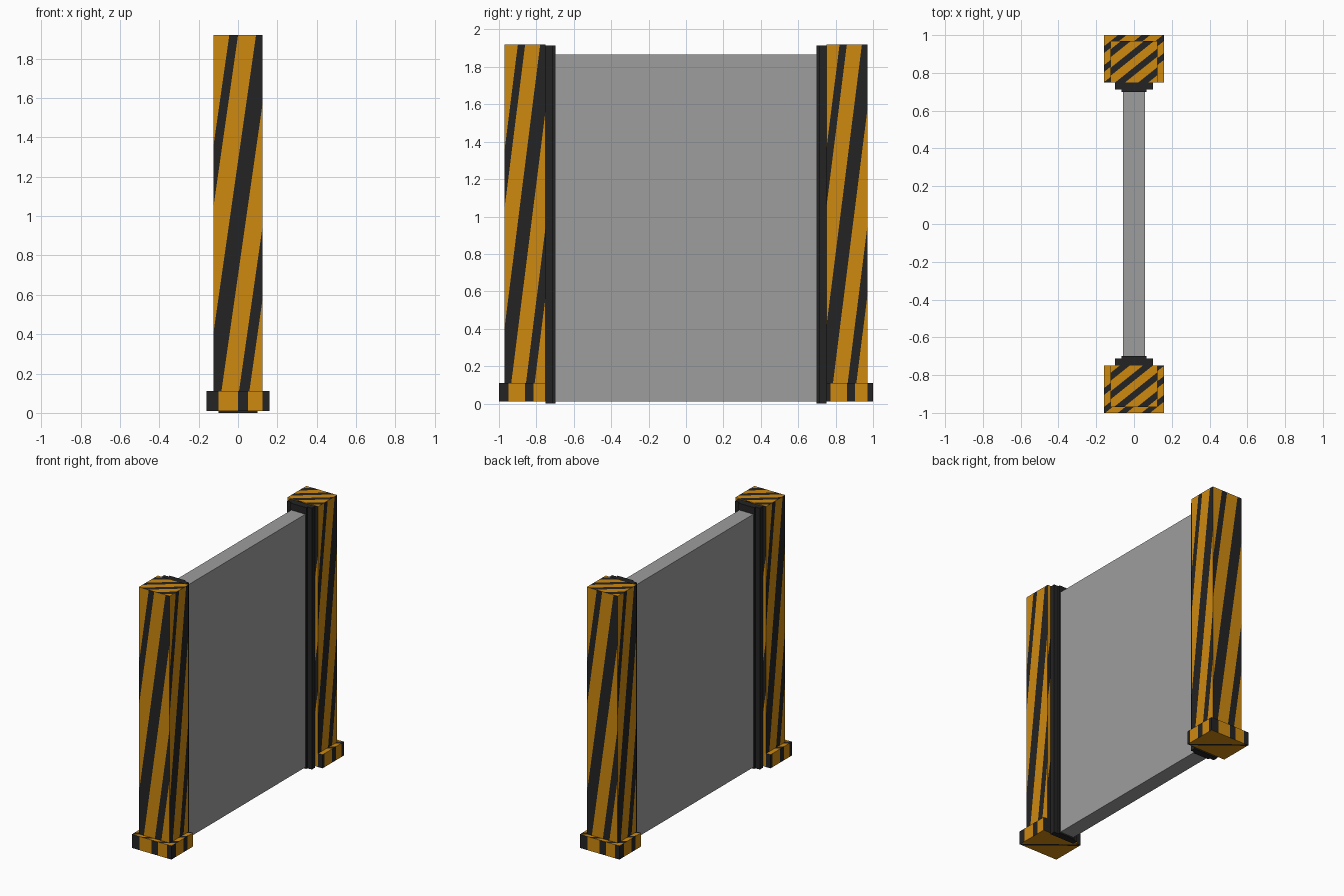
import bpy, bmesh, math
from mathutils import Vector, Matrix

if "Cube" in bpy.data.objects:
    bpy.data.objects.remove(bpy.data.objects["Cube"])


def material(name, rgb):
    m = bpy.data.materials.new(name)
    m.diffuse_color = (*rgb, 1)
    m.use_nodes = True
    m.node_tree.nodes["Principled BSDF"].inputs["Base Color"].default_value = m.diffuse_color
    return m


ORANGE = material("warning_orange", (0.62, 0.25, 0.005))
BLACK = material("stripe_black", (0.017, 0.017, 0.017))
GREY = material("panel_grey", (0.34, 0.34, 0.34))
Z = Vector((0, 0, 1))
SIDES = [Vector(v) for v in ((0, -1, 0), (1, 0, 0), (0, 1, 0), (-1, 0, 0))]


def box(x, y, z):
    """Box spanning the given (min, max) ranges."""
    bm = bmesh.new()
    size = [r[1] - r[0] for r in (x, y, z)]
    mid = [(r[0] + r[1]) / 2 for r in (x, y, z)]
    bmesh.ops.create_cube(bm, size=1, matrix=Matrix.Translation(mid) @ Matrix.Diagonal((*size, 1)))
    bm.normal_update()
    return bm


def paint_stripes(bm, normal, k, bands):
    """Cut the faces looking along normal and blacken those where k.p lies in a band."""
    def facing():
        bm.normal_update()
        return [f for f in bm.faces if f.normal.dot(normal) > 0.99]
    for b in (v for band in bands for v in band):
        faces = facing()
        geom = faces + list({e for f in faces for e in f.edges}) + list({v for f in faces for v in f.verts})
        bmesh.ops.bisect_plane(bm, geom=geom, dist=1e-5, plane_co=k * (b / k.length_squared), plane_no=k)
    for f in facing():
        t = k.dot(f.calc_center_median())
        f.material_index = int(any(lo < t < hi for lo, hi in bands))


def add_object(name, bm, mats, y=0.0, pair=False):
    """Make the object, plus a half-turn copy on the other side if paired."""
    me = bpy.data.meshes.new(name)
    bm.to_mesh(me)
    bm.free()
    for m in mats:
        me.materials.append(m)
    for side in ((1, -1) if pair else (1,)):
        label = name if not pair else name + ("_back" if side > 0 else "_front")
        ob = bpy.data.objects.new(label, me)
        ob.location.y = side * y
        ob.rotation_euler.z = 0 if side > 0 else math.pi
        bpy.context.collection.objects.link(ob)


# striped posts
post = box((-0.125, 0.125), (-0.11, 0.11), (0.11, 1.92))
for n in SIDES:
    right = Z.cross(n)
    width = 0.25 if n.x == 0 else 0.22
    paint_stripes(post, n, Z - right * (1.75 / width), [(-0.295, 0.075), (0.70, 1.28), (1.92, 2.23)])
paint_stripes(post, Z, Vector((-0.8, 1, 0)), [(c - 0.021, c + 0.021) for c in (-0.15, -0.052, 0.045, 0.143)])
add_object("post", post, (ORANGE, BLACK), 0.86, True)

# wider striped feet
foot = box((-0.16, 0.16), (-0.11, 0.14), (0.01, 0.11))
for n in SIDES:
    width = 0.25 if n.x == 0 else 0.22
    paint_stripes(foot, n, Z.cross(n) / width, [(-2, -0.4), (0, 0.2), (0.5, 2)])
paint_stripes(foot, Z, Vector((-0.8, 1, 0)), [(c - 0.018, c + 0.018) for c in (-0.1, 0, 0.09, 0.19)])
paint_stripes(foot, -Z, Vector((0.8, 1, 0)), [(0.003, 0.027)])
add_object("post_foot", foot, (ORANGE, BLACK), 0.86, True)

# stepped black guide rails
profile = [(0.10, 0.75), (0.10, 0.712), (0.065, 0.712), (0.065, 0.698)]
outline = profile + [(-x, y) for x, y in reversed(profile)]
rail = bmesh.new()
face = rail.faces.new([rail.verts.new((x, y, 0)) for x, y in outline])
top = bmesh.ops.extrude_face_region(rail, geom=[face])["geom"]
bmesh.ops.translate(rail, vec=(0, 0, 1.915), verts=[v for v in top if isinstance(v, bmesh.types.BMVert)])
bmesh.ops.recalc_face_normals(rail, faces=rail.faces)
add_object("guide_rail", rail, (BLACK,), 0, True)

# grey barrier panel
add_object("barrier_panel", box((-0.057, 0.057), (-0.705, 0.705), (0.01, 1.865)), (GREY,))
